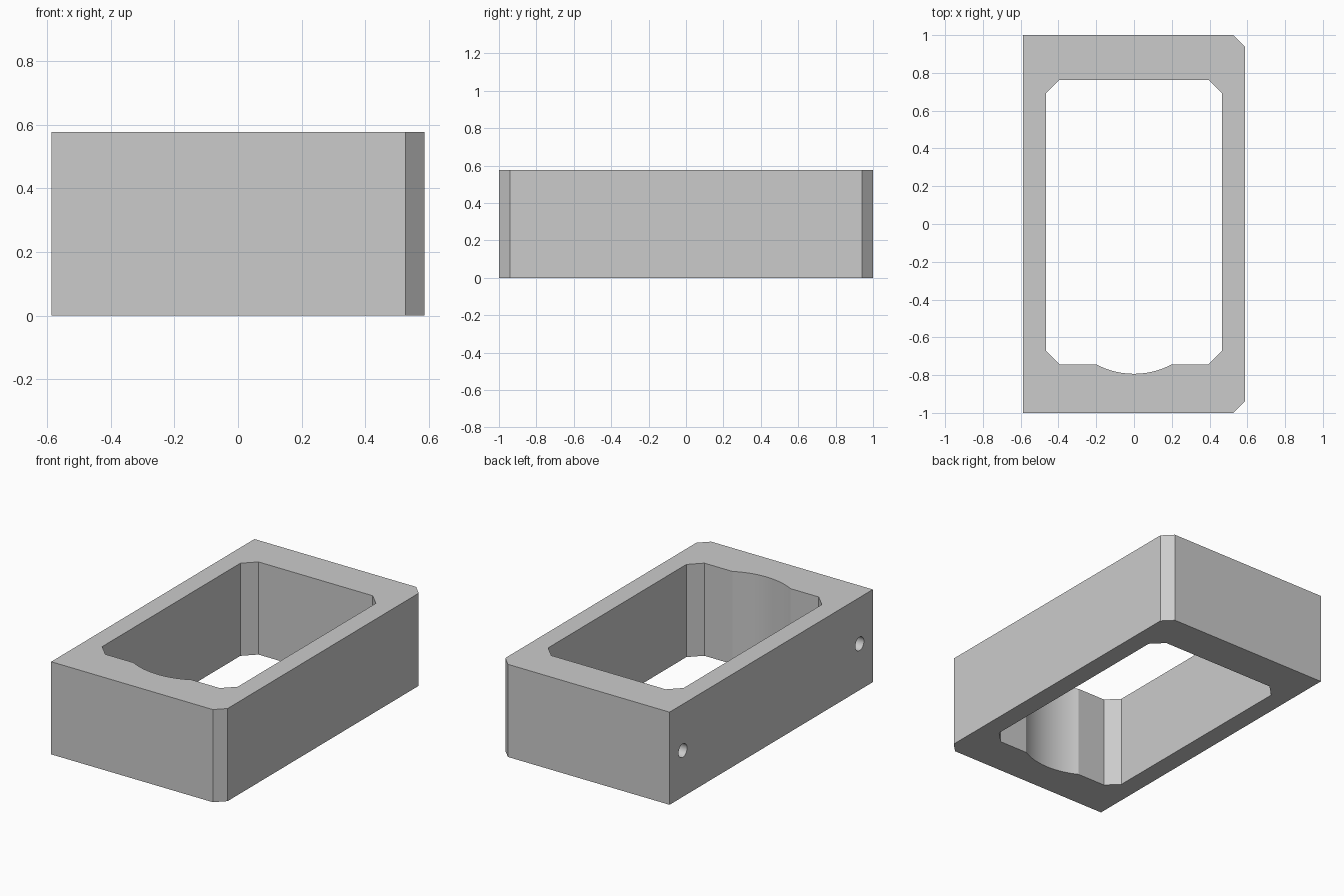
import bpy, bmesh, math
from mathutils import Matrix

if "Cube" in bpy.data.objects:
    bpy.data.objects.remove(bpy.data.objects["Cube"], do_unlink=True)

HX, HY, HEIGHT = 0.587, 1.0, 0.577     # outer half sizes and height
OUTER_CUT, INNER_CUT = 0.06, 0.073     # corner chamfers
IX, FRONT, BACK = 0.467, -0.743, 0.763  # opening limits
ARC_HALF, ARC_SAG = 0.2, 0.05          # finger recess
HOLE_R, HOLE_Y, HOLE_DEPTH = 0.042, 0.87, 0.4

grey = bpy.data.materials.new("plain grey")
grey.use_nodes = True
colour = (0.6, 0.6, 0.6, 1)
grey.diffuse_color = colour
grey.node_tree.nodes["Principled BSDF"].inputs["Base Color"].default_value = colour


def finish(name, bm):
    mesh = bpy.data.meshes.new(name)
    bmesh.ops.recalc_face_normals(bm, faces=bm.faces)
    bm.to_mesh(mesh)
    bm.free()
    mesh.materials.append(grey)
    obj = bpy.data.objects.new(name, mesh)
    bpy.context.collection.objects.link(obj)
    return obj


def prism(name, outline, z0, z1):
    bm = bmesh.new()
    face = bm.faces.new([bm.verts.new((x, y, z0)) for x, y in outline])
    top = bmesh.ops.extrude_face_region(bm, geom=[face])["geom"]
    verts = [v for v in top if isinstance(v, bmesh.types.BMVert)]
    bmesh.ops.translate(bm, verts=verts, vec=(0, 0, z1 - z0))
    return finish(name, bm)


def cut(target, cutter):
    cutter.hide_render = True
    mod = target.modifiers.new("cut", "BOOLEAN")
    mod.operation = "DIFFERENCE"
    mod.solver = "EXACT"
    mod.object = cutter
    bpy.context.view_layer.objects.active = target
    bpy.ops.object.modifier_apply(modifier=mod.name)
    bpy.data.objects.remove(cutter, do_unlink=True)


# Outer block, chamfered on the two +x corners
c = OUTER_CUT
frame = prism("frame", [(-HX, -HY), (HX - c, -HY), (HX, -HY + c),
                        (HX, HY - c), (HX - c, HY), (-HX, HY)], 0, HEIGHT)

# Opening with chamfered corners and a shallow arc in the front wall
radius = (ARC_HALF ** 2 + ARC_SAG ** 2) / (2 * ARC_SAG)
sweep = math.asin(ARC_HALF / radius)
steps = 24
arc = []
for i in range(steps + 1):
    a = sweep * (2 * i / steps - 1)
    arc.append((radius * math.sin(a),
                FRONT - ARC_SAG + radius * (1 - math.cos(a))))
c = INNER_CUT
opening = [(-IX, FRONT + c), (-IX + c, FRONT)] + arc + [
    (IX - c, FRONT), (IX, FRONT + c), (IX, BACK - c),
    (IX - c, BACK), (-IX + c, BACK), (-IX, BACK - c)]
cut(frame, prism("opening_cutter", opening, -0.1, HEIGHT + 0.1))

# Two blind round holes in the -x side
for side in (-1, 1):
    bm = bmesh.new()
    bmesh.ops.create_cone(
        bm, cap_ends=True, segments=32, radius1=HOLE_R, radius2=HOLE_R,
        depth=2 * HOLE_DEPTH,
        matrix=Matrix.Translation((-HX, side * HOLE_Y, HEIGHT / 2))
        @ Matrix.Rotation(math.pi / 2, 4, "Y"))
    cut(frame, finish("hole_cutter", bm))

# Smooth curved walls, crisp edges
bpy.ops.object.select_all(action="DESELECT")
frame.select_set(True)
bpy.context.view_layer.objects.active = frame
bpy.ops.object.shade_smooth_by_angle(angle=math.radians(20))
